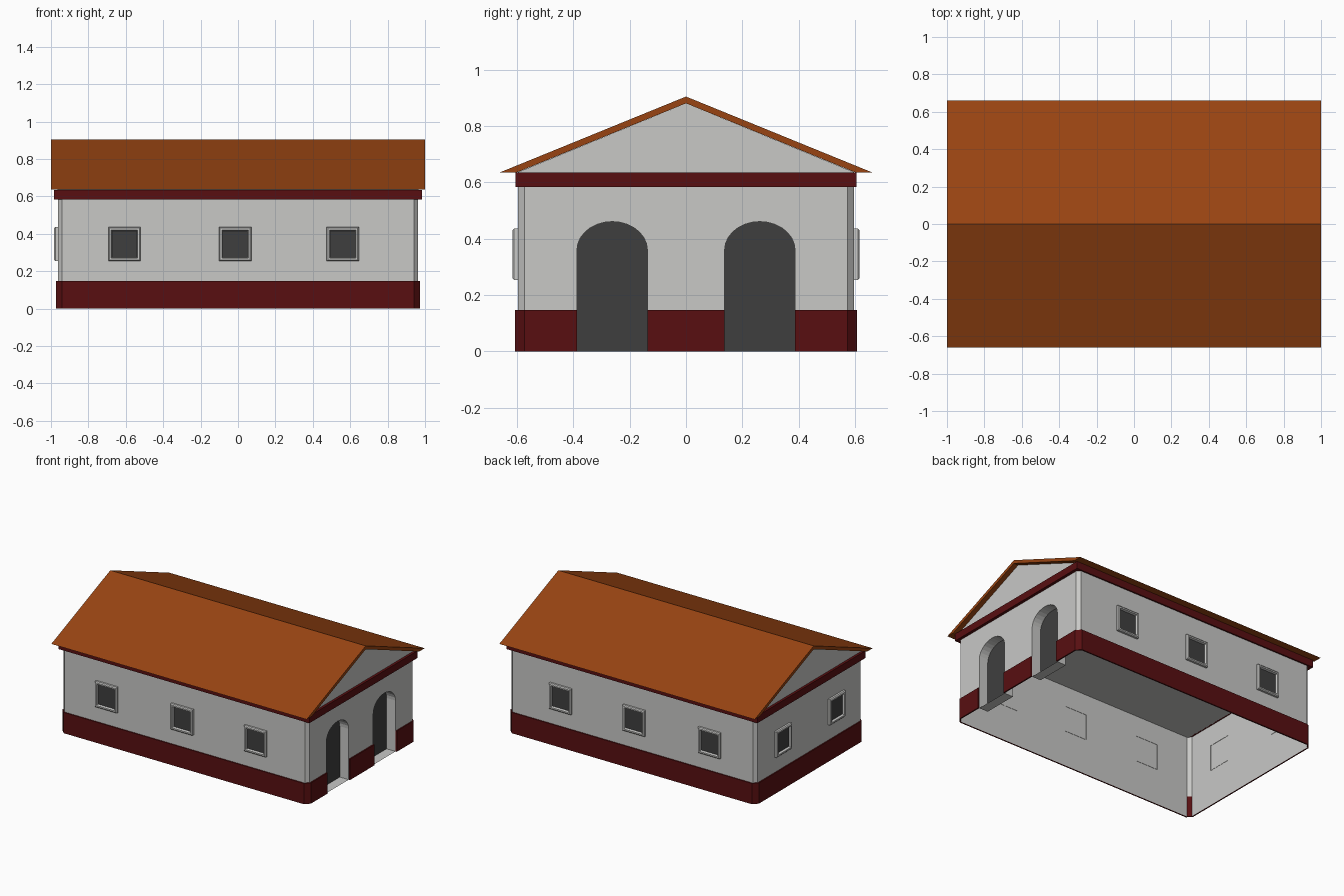
import bpy, bmesh, math

cube = bpy.data.objects.get("Cube")
if cube:
    bpy.data.objects.remove(cube)


def material(name, hex_code):
    def lin(c):
        c /= 255
        return c / 12.92 if c < 0.04 else ((c + 0.055) / 1.055) ** 2.4
    rgba = [lin(int(hex_code[i:i + 2], 16)) for i in (0, 2, 4)] + [1]
    m = bpy.data.materials.new(name)
    m.use_nodes = True
    m.diffuse_color = rgba
    m.node_tree.nodes["Principled BSDF"].inputs["Base Color"].default_value = rgba
    return m


PLASTER = material("pale grey plaster", "c8c8c6")
RED = material("dark red paint", "580f11")
TILE = material("orange brown tile", "984412")
DARK = material("dark opening", "3f3f3f")


def make(name, polys, mats, indices=None):
    """Build one object from a list of polygons, each a list of points."""
    bm = bmesh.new()
    for i, poly in enumerate(polys):
        f = bm.faces.new([bm.verts.new(p) for p in poly])
        f.material_index = indices[i] if indices else 0
    bmesh.ops.remove_doubles(bm, verts=bm.verts, dist=0.0005)
    me = bpy.data.meshes.new(name)
    bm.to_mesh(me)
    bm.free()
    for m in mats:
        me.materials.append(m)
    ob = bpy.data.objects.new(name, me)
    bpy.context.collection.objects.link(ob)
    return ob


def prism(name, profile, half, mat):
    """Extrude a (y, z) profile along x."""
    a = [(half, y, z) for y, z in profile]
    b = [(-half, y, z) for y, z in profile]
    n = len(profile)
    sides = [[a[i], b[i], b[(i + 1) % n], a[(i + 1) % n]] for i in range(n)]
    return make(name, [a, b[::-1]] + sides, [mat])


# Arched doorways
DOOR_Y, DOOR_W, SPRING, RISE = 0.262, 0.125, 0.36, 0.101
DEPTH = 0.07


def arch(cy):
    curve = [(cy - DOOR_W * math.cos(math.pi * i / 14),
              SPRING + RISE * math.sin(math.pi * i / 14)) for i in range(15)]
    return [(cy - DOOR_W, 0)] + curve + [(cy + DOOR_W, 0)]


def notch(cy, top):
    return [(cy - DOOR_W, 0), (cy - DOOR_W, top), (cy + DOOR_W, top), (cy + DOOR_W, 0)]


def shell_faces(hx, hy, cx, cy, top, pieces):
    """Chamfered walls around the plan; pieces form the door end."""
    plan = [(hx, cy), (cx, hy), (-cx, hy), (-hx, cy),
            (-hx, -cy), (-cx, -hy), (cx, -hy), (hx, -cy)]
    polys = [[(*p, 0), (*q, 0), (*q, top), (*p, top)]
             for p, q in zip(plan, plan[1:])]
    polys += [[(hx, y, z) for y, z in piece] for piece in pieces]
    return polys, plan


# Walls, with a flat ceiling and an open underside
WX, WY, CX, CY, WALL_TOP = 0.963, 0.596, 0.941, 0.574, 0.584
outline = ([(-CY, 0)] + arch(-DOOR_Y) + arch(DOOR_Y)
           + [(CY, 0), (CY, WALL_TOP), (-CY, WALL_TOP)])
polys, plan = shell_faces(WX, WY, CX, CY, WALL_TOP, [outline])
polys.append([(x, y, WALL_TOP) for x, y in plan])
make("walls", polys, [PLASTER])

# Red plinth: a thin skin interrupted by the doorways
BASE = 0.147
inner, outer = DOOR_Y - DOOR_W, DOOR_Y + DOOR_W
pieces = [[(a, 0), (b, 0), (b, BASE), (a, BASE)]
          for a, b in ((-CY, -outer), (-inner, inner), (outer, CY))]
polys, _ = shell_faces(0.973, 0.607, CX, CY, BASE, pieces)
plinth = make("plinth", polys, [RED])
skin = plinth.modifiers.new("thickness", 'SOLIDIFY')
skin.thickness = 0.009
skin.offset = -1

# Door niches: jambs, floor and dark back panel
for side, cy in (("left", DOOR_Y), ("right", -DOOR_Y)):
    pts = arch(cy)
    back = WX - DEPTH
    polys = [[(WX, *p), (back, *p), (back, *q), (WX, *q)]
             for p, q in zip(pts, pts[1:] + pts[:1])]
    polys.append([(back, *p) for p in pts])
    make(side + "_door_niche", polys, [PLASTER, DARK], [0] * (len(polys) - 1) + [1])

# Band under the eaves
prism("eaves_band", [(-0.606, WALL_TOP), (0.606, WALL_TOP),
                     (0.606, 0.635), (-0.606, 0.635)], 0.983, RED)

# Gable block and roof
prism("gables", [(-0.6, 0.635), (0.6, 0.635), (0, 0.881)], 0.965, PLASTER)
prism("roof", [(0.66, 0.636), (0, 0.905), (-0.66, 0.636),
               (-0.6, 0.636), (0, 0.881), (0.6, 0.636)], 1.0, TILE)


# Windows: raised frame around a sunken dark pane
def window(name, cx, cy, angle):
    c, s = math.cos(angle), math.sin(angle)

    def ring(half, out):
        # local u runs along the wall, out points away from it
        return [(cx + u * half * c + out * s, cy + u * half * s - out * c, 0.345 + v * half * 1.06)
                for u, v in ((-1, -1), (1, -1), (1, 1), (-1, 1))]

    rings = [ring(0.086, -0.002), ring(0.086, 0.014), ring(0.080, 0.020),
             ring(0.071, 0.020), ring(0.067, 0.005)]
    polys = [[a[i], a[(i + 1) % 4], b[(i + 1) % 4], b[i]]
             for a, b in zip(rings, rings[1:]) for i in range(4)]
    polys.append(rings[-1])
    make(name, polys, [PLASTER, DARK], [0] * (len(polys) - 1) + [1])


for i, x in enumerate((-0.607, -0.015, 0.56), 1):
    window(f"front_window_{i}", x, -WY, 0)
    window(f"back_window_{i}", x, WY, math.pi)
for i, y in enumerate((-0.3, 0.3), 1):
    window(f"end_window_{i}", -WX, y, -math.pi / 2)
